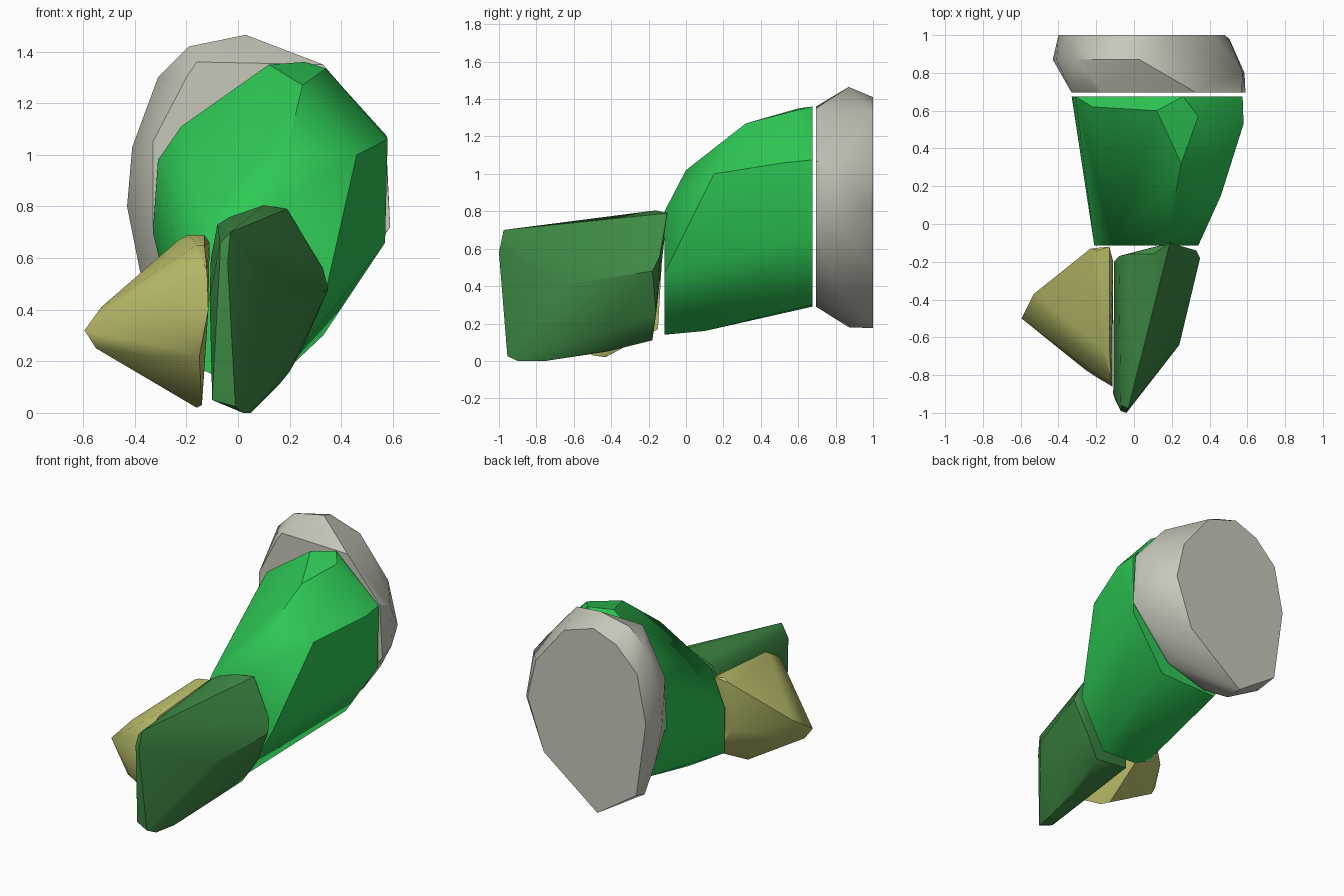
import bpy
import bmesh
import math

cube = bpy.data.objects.get("Cube")
if cube:
    bpy.data.objects.remove(cube, do_unlink=True)


def material(name, color):
    mat = bpy.data.materials.new(name)
    mat.use_nodes = True
    rgba = (*color, 1.0)
    mat.diffuse_color = rgba
    bsdf = mat.node_tree.nodes["Principled BSDF"]
    bsdf.inputs["Base Color"].default_value = rgba
    bsdf.inputs["Roughness"].default_value = 0.8
    return mat


def stone(name, mat, points):
    """Convex block wrapped around a few corner points."""
    bm = bmesh.new()
    for p in points:
        bm.verts.new(p)
    bmesh.ops.convex_hull(bm, input=bm.verts[:])
    loose = [v for v in bm.verts if not v.link_faces]
    bmesh.ops.delete(bm, geom=loose, context='VERTS')
    bmesh.ops.dissolve_limit(bm, angle_limit=math.radians(1),
                             verts=bm.verts[:], edges=bm.edges[:])
    bmesh.ops.recalc_face_normals(bm, faces=bm.faces[:])
    mesh = bpy.data.meshes.new(name)
    bm.to_mesh(mesh)
    bm.free()
    mesh.materials.append(mat)
    obj = bpy.data.objects.new(name, mesh)
    bpy.context.collection.objects.link(obj)
    bpy.ops.object.select_all(action='DESELECT')
    obj.select_set(True)
    bpy.context.view_layer.objects.active = obj
    bpy.ops.object.shade_smooth_by_angle(angle=math.radians(36))
    return obj


def ring(y, outline):
    """Cross-section outline of (x, z) pairs placed at depth y."""
    return [(x, y, z) for x, z in outline]


# Rear disc: front face, widest rim, flat back
stone("rear_disc", material("pale grey", (0.57, 0.58, 0.49)),
      ring(0.695, [(-0.16, 1.36), (0.33, 1.35), (0.57, 1.07), (0.59, 0.72),
                   (0.30, 0.38), (0.0, 0.29), (-0.2, 0.34), (-0.33, 0.7),
                   (-0.33, 1.05), (-0.2, 1.30)])
      + ring(0.87, [(-0.43, 0.8), (-0.41, 1.03), (-0.31, 1.30), (-0.19, 1.42),
                    (0.03, 1.465), (-0.05, 0.18), (-0.3, 0.32), (-0.38, 0.55)])
      + ring(0.80, [(0.575, 1.03), (0.585, 0.76), (0.37, 0.41)])
      + [(0.505, 0.98, 0.81)]
      + ring(1.0, [(0.42, 1.08), (0.21, 1.34), (-0.01, 1.41), (-0.18, 1.345),
                   (-0.335, 1.19), (-0.4, 0.87), (-0.33, 0.37), (-0.04, 0.175),
                   (0.36, 0.48), (0.48, 0.82)]))

# Middle body: tapered front end, shoulder corners, wide rear end
stone("middle_body", material("bright green", (0.027, 0.58, 0.09)),
      ring(-0.115, [(-0.21, 0.20), (-0.21, 0.5), (-0.11, 0.74), (0.15, 0.80),
                    (0.34, 0.47), (0.16, 0.14), (-0.1, 0.15)])
      + ring(0.675, [(-0.33, 0.7), (-0.31, 0.98), (0.26, 1.36), (0.575, 1.075),
                     (0.57, 0.66), (0.33, 0.30), (-0.1, 0.29)])
      + [(0.19, 0.0, 1.02), (0.46, 0.15, 1.0), (0.25, 0.32, 1.27),
         (0.12, 0.6, 1.35), (0.34, 0.57, 1.335), (0.58, 0.53, 1.06),
         (-0.22, 0.62, 1.11), (-0.27, 0.5, 0.53), (-0.1, 0.12, 0.17),
         (0.16, 0.1, 0.16), (-0.1, 0.45, 0.24)])

# Front block: narrow leading edge, wide rear end
stone("front_block", material("dark green", (0.047, 0.25, 0.057)),
      [(-0.03, -0.975, 0.70), (-0.07, -0.99, 0.60), (-0.04, -1.0, 0.58),
       (-0.07, -0.96, 0.66), (0.02, -0.9, 0.0), (0.05, -0.75, 0.0),
       (-0.1, -0.93, 0.05), (-0.01, -0.955, 0.025), (-0.11, -0.9, 0.45),
       (0.24, -0.64, 0.41), (0.20, -0.42, 0.16), (0.08, -0.42, 0.05)]
      + [(0.35, -0.18, 0.48), (0.33, -0.14, 0.56), (0.19, -0.10, 0.79),
         (0.10, -0.16, 0.805), (-0.03, -0.16, 0.76), (-0.08, -0.17, 0.73),
         (-0.105, -0.2, 0.60), (-0.1, -0.2, 0.15), (0.16, -0.18, 0.11),
         (0.25, -0.16, 0.25)])

# Side block: wedge pointing outwards, flat inner face
stone("side_block", material("olive yellow", (0.50, 0.52, 0.145)),
      [(-0.595, -0.5, 0.32), (-0.55, -0.48, 0.25), (-0.53, -0.37, 0.41),
       (-0.23, -0.13, 0.67), (-0.19, -0.14, 0.69), (-0.13, -0.12, 0.69),
       (-0.11, -0.2, 0.66), (-0.13, -0.66, 0.65), (-0.16, -0.66, 0.65),
       (-0.12, -0.83, 0.55), (-0.115, -0.86, 0.40), (-0.2, -0.81, 0.43),
       (-0.26, -0.77, 0.25), (-0.33, -0.7, 0.22), (-0.15, -0.8, 0.22),
       (-0.14, -0.5, 0.03), (-0.16, -0.43, 0.02), (-0.13, -0.15, 0.17),
       (-0.24, -0.14, 0.35)])
